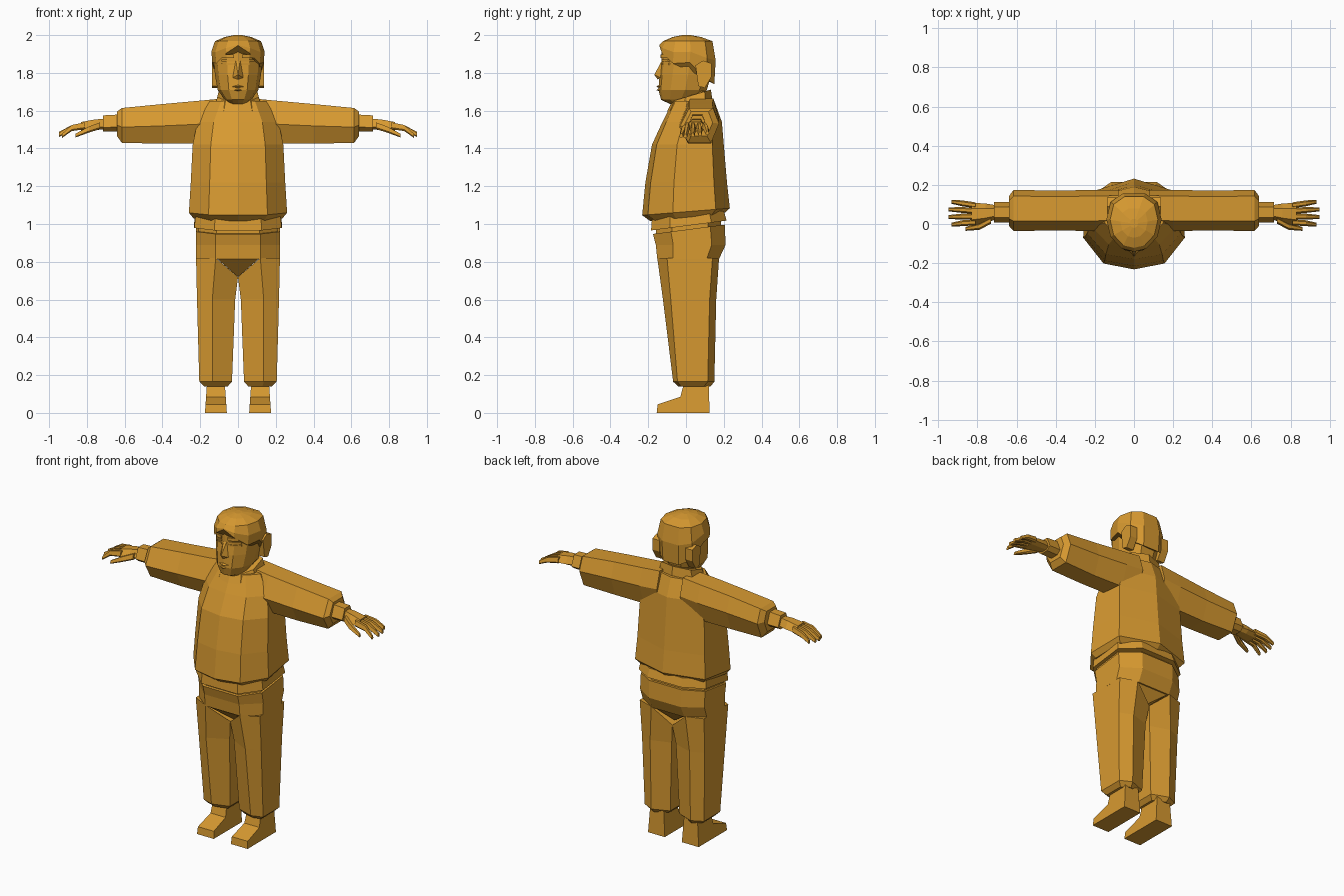
import bpy
import bmesh
from mathutils import Vector

default_cube = bpy.data.objects.get("Cube")
if default_cube:
    bpy.data.objects.remove(default_cube, do_unlink=True)

# One clay-like colour for the whole figure
ochre = bpy.data.materials.new("ochre")
ochre.use_nodes = True
colour = (0.68, 0.32, 0.03, 1)
ochre.diffuse_color = colour
ochre.node_tree.nodes["Principled BSDF"].inputs["Base Color"].default_value = colour


def finish(name, bm, mirrored):
    """Turn a bmesh into a flat shaded object, optionally mirrored across x."""
    bmesh.ops.recalc_face_normals(bm, faces=bm.faces)
    mesh = bpy.data.meshes.new(name)
    bm.to_mesh(mesh)
    bm.free()
    mesh.materials.append(ochre)
    part = bpy.data.objects.new(name, mesh)
    bpy.context.collection.objects.link(part)
    if mirrored:
        modifier = part.modifiers.new("Mirror", "MIRROR")
        modifier.use_axis[0] = True
        modifier.use_mirror_merge = False
    return part


def loft(name, rings, mirrored=False):
    """Skin a series of rings that share a point count, and cap both ends."""
    bm = bmesh.new()
    loops = [[bm.verts.new(point) for point in ring] for ring in rings]
    count = len(loops[0])
    for lower, upper in zip(loops, loops[1:]):
        for i in range(count):
            j = (i + 1) % count
            bm.faces.new((lower[i], lower[j], upper[j], upper[i]))
    bm.faces.new(loops[0])
    bm.faces.new(loops[-1])
    return finish(name, bm, mirrored)


def hull(name, points, mirrored=False):
    """Make a convex faceted solid around a few points."""
    bm = bmesh.new()
    verts = [bm.verts.new(point) for point in points]
    result = bmesh.ops.convex_hull(bm, input=verts)
    unused = [v for v in result["geom_interior"] if isinstance(v, bmesh.types.BMVert)]
    bmesh.ops.delete(bm, geom=unused, context="VERTS")
    return finish(name, bm, mirrored)


def section(shape, z, width, front, back, tilt=0):
    """Scale a half outline to a width and depth, and mirror it into a ring."""
    middle, depth = (front + back) / 2, (back - front) / 2
    half = [(x * width, middle + y * depth) for x, y in shape]
    outline = half + [(-x, y) for x, y in reversed(half) if x > 0]
    return [Vector((x, y, z + tilt * y)) for x, y in outline]


def body(name, shape, levels):
    return loft(name, [section(shape, *level) for level in levels])


def diamond_limb(name, path):
    """A bevelled limb running along x, given (centre, half depth, half height)."""
    rings = []
    for (x, y, z), depth, height in path:
        corners = ((-1, -.5), (-.5, 1), (.5, 1), (1, -.5), (.5, -1), (-.5, -1))
        rings.append([(x, y + a * depth, z + b * height) for a, b in corners])
    return loft(name, rings, mirrored=True)


# Jacket with a round belly and a central front panel
jacket_shape = [(0, -1), (.6, -.87), (1, -.3), (.93, .68), (0, 1)]
body("jacket", jacket_shape, [
    (1.035, .235, -.19, .2, .1),
    (1.065, .26, -.232, .232, .08),
    (1.22, .25, -.215, .217, 0),
    (1.42, .24, -.18, .2, 0),
    (1.54, .215, -.125, .19, 0),
    (1.65, .15, -.07, .15, 0),
])

# Shirt hem and belt showing under the jacket
hip_shape = [(.54, -1), (1, -.5), (1, .6), (.5, 1)]
body("shirt_hem", hip_shape, [
    (.99, .232, -.185, .215, .13),
    (1.05, .225, -.18, .2, .1),
])
body("waistband", hip_shape, [
    (.965, .21, -.16, .185, .13),
    (1.0, .21, -.16, .185, .13),
])

# Trousers: hips, crotch wedge, and tapering legs
body("hips", hip_shape, [
    (.815, .222, -.152, .175, 0),
    (.89, .222, -.16, .21, 0),
    (.97, .222, -.175, .205, .13),
])
hull("crotch", [
    (-.115, -.152, .82), (.115, -.152, .82), (-.11, .17, .82), (.11, .17, .82),
    (0, -.04, .72), (0, .11, .74),
])


def leg_ring(z, inner, outer, front, back):
    ridge = inner * .4 + outer * .6 if z < .8 else .118
    return [
        (ridge, front, z), (outer, front * .66, z), (outer, back - .035, z),
        (ridge, back, z), (inner, back - .04, z), (inner, front * .5, z),
    ]


leg_top = leg_ring(.82, 0, .222, -.152, .175)
leg_top = [(x, y, .72 if x == 0 else z) for x, y, z in leg_top]
loft("trouser_leg", [
    leg_top,
    leg_ring(.6, .015, .217, -.122, .16),
    leg_ring(.165, .032, .205, -.068, .15),
    leg_ring(.14, .055, .18, -.04, .13),
], mirrored=True)

# Shoes: a side profile spanned across the foot, narrowing at the ankle
shoe_profile = [(.125, 0), (-.155, 0), (-.15, .045), (-.03, .085), (-.01, .16), (.12, .16)]
loft("shoe", [
    [(.117 + side * (.058 - .07 * z), y, z) for y, z in shoe_profile]
    for side in (-1, 1)
], mirrored=True)

# Sleeves: six-sided, ending in a tucked cuff
sleeve_shape = [(-1, -.1), (-.52, 1), (.7, 1), (1, .1), (.6, -1), (-.55, -1)]
sleeve_levels = [
    (.08, .075, 1.55, .1, .115),
    (.2, .07, 1.54, .105, .113),
    (.4, .068, 1.53, .102, .105),
    (.615, .07, 1.522, .105, .092),
    (.64, .066, 1.53, .075, .065),
]
loft("sleeve", [
    [(x, y + a * depth, z + b * height) for a, b in sleeve_shape]
    for x, y, z, depth, height in sleeve_levels
], mirrored=True)

# Wrist cuff, palm, fingers and thumb
diamond_limb("wrist_cuff", [
    ((.62, .06, 1.535), .052, .045),
    ((.715, .06, 1.533), .052, .042),
])
diamond_limb("palm", [
    ((.7, .06, 1.53), .035, .028),
    ((.76, .055, 1.525), .05, .028),
    ((.83, .05, 1.518), .058, .022),
])
for index in range(4):
    spread = index - 1.5
    reach = .95 - .008 * spread * spread
    diamond_limb("finger", [
        ((.81, .052 + .029 * spread, 1.52), .015, .018),
        ((.88, .055 + .034 * spread, 1.508), .015, .016),
        ((reach, .055 + .039 * spread, 1.474 + .005 * spread), .01, .011),
    ])
diamond_limb("thumb", [
    ((.73, .02, 1.52), .018, .018),
    ((.79, -.012, 1.5), .018, .016),
    ((.86, -.025, 1.468), .01, .01),
])

# Neck and standing collar
round_shape = [(0, -1), (.45, -.9), (.85, -.5), (1, .1), (.85, .7), (.4, 1)]
body("neck", round_shape, [
    (1.58, .08, -.06, .1),
    (1.74, .08, -.05, .11),
])
body("collar", jacket_shape, [
    (1.62, .125, -.1, .14, .25),
    (1.672, .11, -.075, .132, .3),
])

# Head with jaw and cheeks
body("head", round_shape, [
    (1.635, .05, -.085, .04),
    (1.658, .07, -.132, .06),
    (1.71, .108, -.146, .11),
    (1.79, .122, -.14, .135),
    (1.86, .128, -.13, .14),
    (1.92, .125, -.13, .14),
    (1.96, .1, -.1, .12),
])

# Hair cap: parted fringe, sideburns and a low back
hair_edge = section(round_shape, 0, .136, -.142, .15)
edge_heights = [1.945, 1.905, 1.85, 1.855, 1.77, 1.74]
edge_heights += edge_heights[:0:-1]
for point, height in zip(hair_edge, edge_heights):
    point.z = height
hair_middle = section(round_shape, 0, .141, -.14, .157)
for point, height in zip(hair_middle, edge_heights):
    point.z = height * .4 + 1.95 * .6
loft("hair", [
    hair_edge,
    hair_middle,
    section(round_shape, 1.968, .122, -.122, .14),
    section(round_shape, 1.99, .07, -.07, .08),
    section(round_shape, 2.0, .02, -.02, .025),
])

# Ears
ear_outline = [(.05, 1.84), (.09, 1.865), (.135, 1.85), (.135, 1.78), (.1, 1.72), (.065, 1.73)]
loft("ear", [[(x, y, z) for y, z in ear_outline] for x in (.09, .138)], mirrored=True)

# Nose, brows, eyelids and lips
hull("nose", [
    (-.012, -.125, 1.87), (.012, -.125, 1.87), (0, -.168, 1.79),
    (-.028, -.135, 1.775), (.028, -.135, 1.775), (0, -.15, 1.765),
])
for name, z, thick, bulge in (("brow", 1.888, .009, .008), ("eyelid", 1.866, .005, .004),
                              ("lower_lid", 1.848, .005, .003)):
    loft(name, [
        [(x, y - bulge, z - thick), (x, y - bulge, z + thick),
         (x, y + .03, z + thick), (x, y + .03, z - thick)]
        for x, y in ((.022, -.127), (.06, -.118), (.088, -.09))
    ], mirrored=True)
for name, z, width in (("upper_lip", 1.727, .034), ("lower_lip", 1.709, .028)):
    hull(name, [
        (-width, -.135, z), (width, -.135, z), (0, -.157, z),
        (0, -.14, z + .012), (0, -.14, z - .008),
    ])
